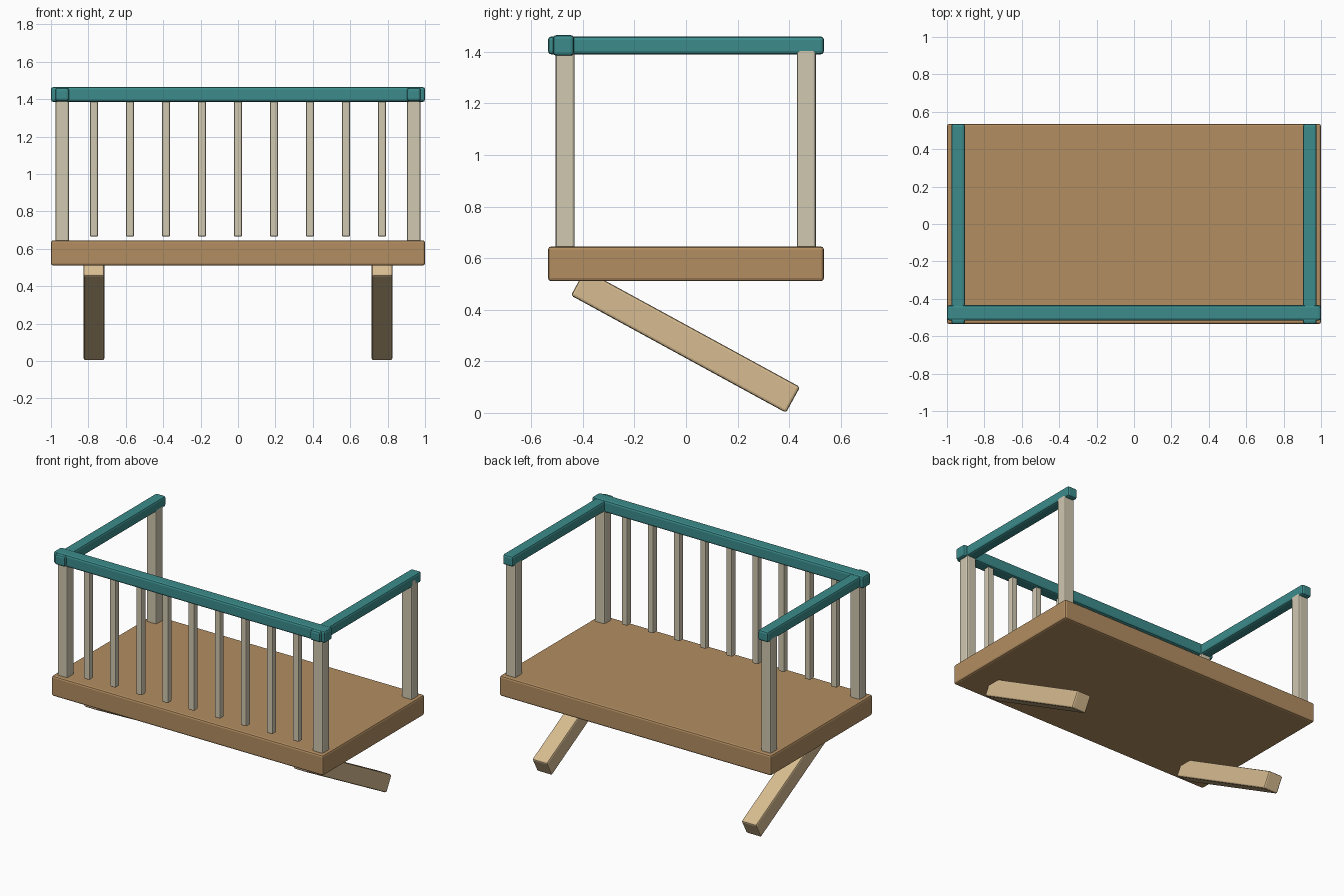
import bpy
from math import radians

if "Cube" in bpy.data.objects:
    bpy.data.objects.remove(bpy.data.objects["Cube"])


def material(name, rgb):
    m = bpy.data.materials.new(name)
    m.diffuse_color = (*rgb, 1)
    m.use_nodes = True
    m.node_tree.nodes["Principled BSDF"].inputs["Base Color"].default_value = m.diffuse_color
    return m


DECK = material("deck_wood", (0.45, 0.27, 0.12))
RAIL = material("teal_paint", (0.045, 0.26, 0.26))
POST = material("pale_paint", (0.64, 0.58, 0.44))
BRACE = material("brace_wood", (0.68, 0.50, 0.28))


def box(name, center, size, mat, bevel=0.012, tilt=0):
    """Box with softened edges, optionally tilted about x."""
    bpy.ops.mesh.primitive_cube_add(size=1, location=center)
    ob = bpy.context.object
    ob.name = name
    ob.scale = size
    bpy.ops.object.transform_apply(location=False, rotation=False, scale=True)
    ob.rotation_euler.x = tilt
    mod = ob.modifiers.new("soft_edges", 'BEVEL')
    mod.width = bevel
    mod.segments = 2
    ob.data.materials.append(mat)
    return ob


# Balcony floor
box("floor_slab", (0, 0, 0.578), (2.0, 1.07, 0.135), DECK)

# Handrails: front and both sides
box("front_handrail", (0, -0.475, 1.425), (2.0, 0.082, 0.08), RAIL, 0.013)
for s, side in ((-1, "left"), (1, "right")):
    box(f"{side}_handrail", (s * 0.94, 0, 1.425), (0.074, 1.07, 0.07), RAIL, 0.013)
    # Corner posts
    for y, end in ((-0.469, "front"), (0.467, "back")):
        box(f"{side}_{end}_post", (s * 0.94, y, 1.035), (0.074, 0.074, 0.81), POST, 0.01)
    # Diagonal support under the floor
    box(f"{side}_brace", (s * 0.77, -0.002, 0.278), (0.11, 0.95, 0.114), BRACE,
        0.01, radians(-28.6))

# Front balusters
for i in range(9):
    box(f"baluster_{i + 1}", ((i - 4) * 0.1925, -0.472, 1.035), (0.043, 0.043, 0.74),
        POST, 0.007)
